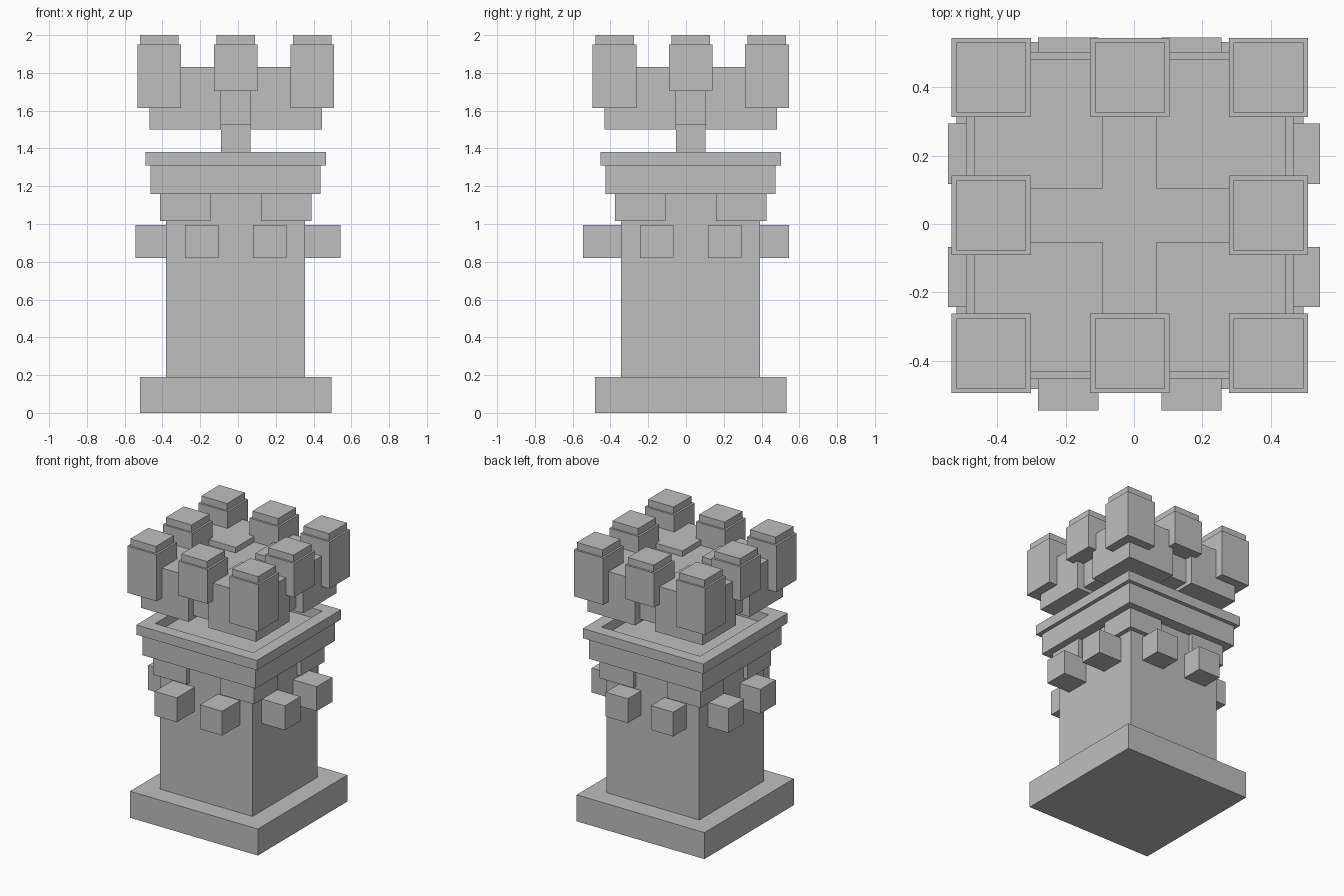
import bpy

cube = bpy.data.objects.get("Cube")
if cube:
    bpy.data.objects.remove(cube, do_unlink=True)

stone = bpy.data.materials.new("grey_stone")
stone.use_nodes = True
STONE = (0.52, 0.52, 0.52, 1)
stone.diffuse_color = STONE
stone.node_tree.nodes["Principled BSDF"].inputs["Base Color"].default_value = STONE

# Axis of the tower
CX, CY = -0.012, 0.025


def block(name, x, y, z):
    """Box from (min, max) pairs, placed relative to the tower axis."""
    bpy.ops.mesh.primitive_cube_add(size=1)
    ob = bpy.context.object
    ob.name = name
    ob.location = (CX + sum(x) / 2, CY + sum(y) / 2, sum(z) / 2)
    ob.scale = (x[1] - x[0], y[1] - y[0], z[1] - z[0])
    bpy.ops.object.transform_apply(location=True, rotation=False, scale=True)
    ob.data.materials.append(stone)
    return ob


def square(name, half, z):
    return block(name, (-half, half), (-half, half), z)


def span(sign, inner, outer):
    """Mirrored interval on one side of the axis."""
    return tuple(sorted((sign * inner, sign * outer)))


# Body of the tower
square("plinth", 0.507, (0, 0.19))
square("shaft", 0.368, (0.19, 1.16))
square("cornice", 0.45, (1.16, 1.31))

# Raised rim around the sunken floor
RIM, INNER, RIM_Z = 0.478, 0.39, (1.31, 1.38)
for s, side in ((-1, "a"), (1, "b")):
    block("rim_long_" + side, (-RIM, RIM), span(s, INNER, RIM), RIM_Z)
    block("rim_short_" + side, span(s, INNER, RIM), (-INNER, INNER), RIM_Z)

# Post carrying the crown
square("centre_post", 0.078, (1.31, 1.53))
square("crown_core", 0.4, (1.525, 1.79))

# Corner corbels and the four quarters of the crown
for sx in (-1, 1):
    for sy in (-1, 1):
        block("corbel", span(sx, 0.133, 0.4), span(sy, 0.133, 0.4), (1.015, 1.16))
        block("crown_quarter", span(sx, 0.078, 0.456), span(sy, 0.078, 0.456), (1.5, 1.83))

# Projecting beam ends, two on each face
for s in (-1, 1):
    for t in (-1, 1):
        along = span(t, 0.092, 0.268)
        block("beam_end_x", span(s, 0.34, 0.543 - s * CX), along, (0.82, 0.995))
        block("beam_end_y", along, span(s, 0.34, 0.545 - s * CY), (0.82, 0.995))

# Battlements: eight capped merlons, the corner ones reaching lower
for i in (-1, 0, 1):
    for j in (-1, 0, 1):
        if i == 0 and j == 0:
            continue
        x, y = i * 0.405, j * 0.403
        bottom = 1.615 if i and j else 1.705
        for name, h, z in (("merlon", 0.116, (bottom, 1.95)),
                           ("merlon_cap", 0.102, (1.95, 2.0))):
            block(name, (x - h, x + h), (y - h, y + h), z)
